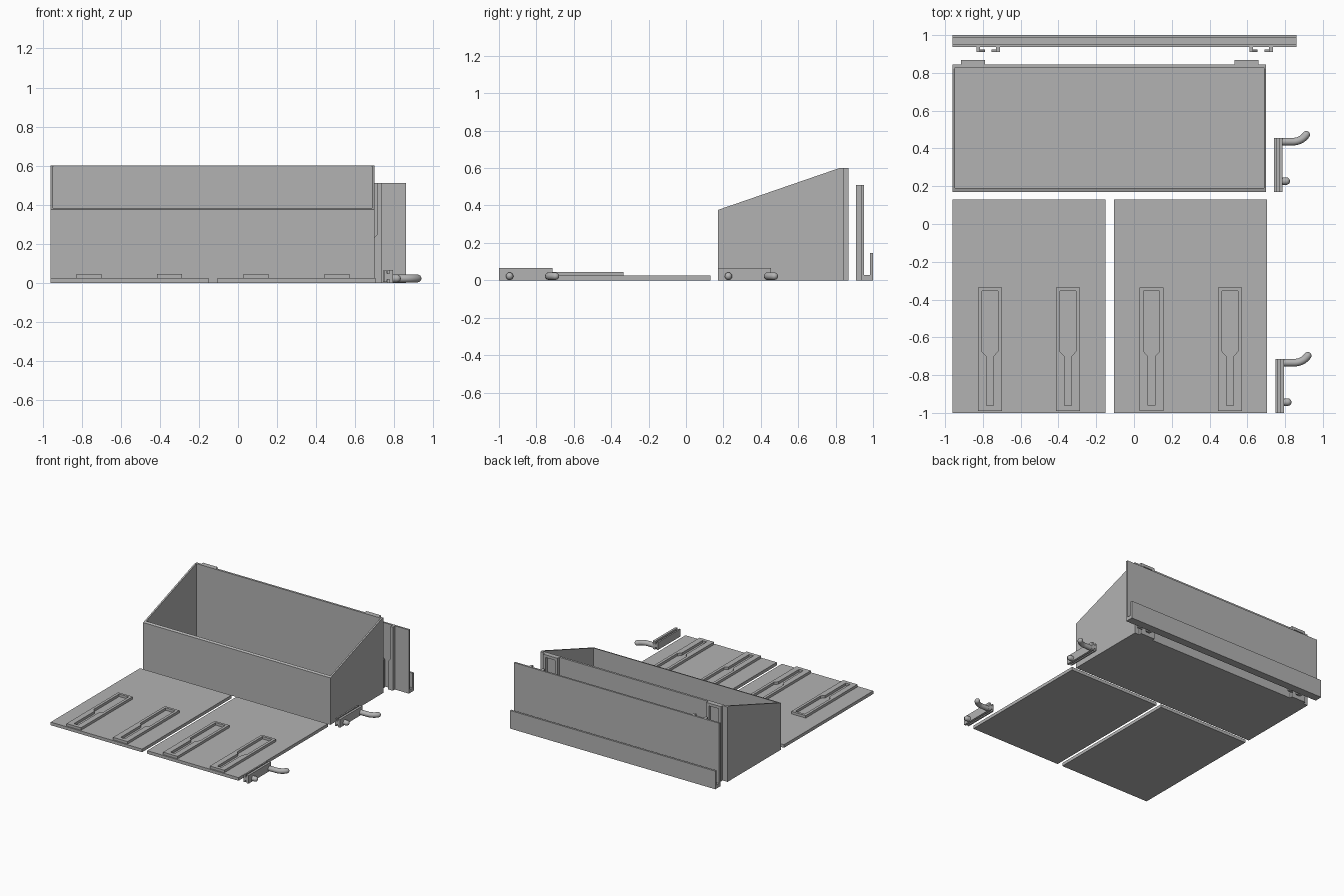
import bpy, bmesh, math
from mathutils import Matrix, Vector

if "Cube" in bpy.data.objects:
    bpy.data.objects.remove(bpy.data.objects["Cube"])

grey = bpy.data.materials.new("mid_grey")
grey.diffuse_color = (0.45, 0.45, 0.45, 1)
grey.use_nodes = True
grey.node_tree.nodes["Principled BSDF"].inputs["Base Color"].default_value = grey.diffuse_color


def extrude(name, loops, axis, lo, hi):
    """Extrude 2D loops (later loops are holes) along an axis.
    Loop coordinates are (y, z) for X, (x, z) for Y and (x, y) for Z."""
    cu = bpy.data.curves.new(name, 'CURVE')
    cu.dimensions, cu.fill_mode, cu.extrude = '2D', 'BOTH', (hi - lo) / 2
    for loop in loops:
        sp = cu.splines.new('POLY')
        sp.points.add(len(loop) - 1)
        for p, (u, v) in zip(sp.points, loop):
            p.co = (u, v, 0, 1)
        sp.use_cyclic_u = True
    tmp = bpy.data.objects.new(name + "_curve", cu)
    bpy.context.collection.objects.link(tmp)
    deps = bpy.context.evaluated_depsgraph_get()
    me = bpy.data.meshes.new_from_object(tmp.evaluated_get(deps))
    bpy.data.objects.remove(tmp)
    mid = (lo + hi) / 2
    place = {'X': lambda c: (c.z + mid, c.x, c.y),
             'Y': lambda c: (c.x, c.z + mid, c.y),
             'Z': lambda c: (c.x, c.y, c.z + mid)}[axis]
    bm = bmesh.new()
    bm.from_mesh(me)
    for v in bm.verts:
        v.co = Vector(place(v.co.copy()))
    bmesh.ops.remove_doubles(bm, verts=bm.verts, dist=1e-5)
    bmesh.ops.recalc_face_normals(bm, faces=bm.faces)
    for f in bm.faces:
        f.smooth = False
    bm.to_mesh(me)
    bm.free()
    me.name = name
    me.materials.clear()
    me.materials.append(grey)
    ob = bpy.data.objects.new(name, me)
    bpy.context.collection.objects.link(ob)
    return ob


def rect(a, b, c, d):
    return [(a, c), (b, c), (b, d), (a, d)]


def keyhole(cx, bottom, neck, top):
    """Slot that is wide above the neck and narrow below it."""
    w, n = 0.042, 0.019
    half = [(n, bottom), (n, neck - 0.025), (w, neck), (w, top)]
    return [(cx + u, v) for u, v in half] + [(cx - u, v) for u, v in reversed(half)]


# Bin: U-shaped trough closed by two sloping side walls
X0, X1, T = -0.96, 0.70, 0.013
extrude("bin_trough", [[(0.17, 0), (0.845, 0), (0.845, 0.6), (0.828, 0.6), (0.828, 0.015),
                        (0.19, 0.015), (0.19, 0.383), (0.17, 0.376)]], 'X', X0 + T, X1 - T)
side = [(0.17, 0), (0.845, 0), (0.845, 0.6), (0.82, 0.6), (0.17, 0.376)]
extrude("bin_left_side", [side], 'X', X0, X0 + T)
extrude("bin_right_side", [side], 'X', X1 - T, X1)

# Keyhole strips on the back of the bin
for cx, tag in ((-0.853, "left"), (0.595, "right")):
    extrude("bin_strip_" + tag, [rect(cx - 0.064, cx + 0.064, 0, 0.6),
                                 keyhole(cx, 0.03, 0.29, 0.578)], 'Y', 0.845, 0.868)

# Two flat plates, each with two keyhole strips on top
for tag, a, b, centres in (("left", -0.96, -0.15, (-0.763, -0.35)),
                           ("right", -0.105, 0.705, (0.093, 0.508))):
    extrude("plate_" + tag, [rect(a, b, -1, 0.13)], 'Z', 0, 0.025)
    for i, cx in enumerate(centres):
        extrude(f"plate_strip_{tag}_{i + 1}", [rect(cx - 0.064, cx + 0.064, -0.99, -0.335),
                                               keyhole(cx, -0.96, -0.675, -0.355)],
                'Z', 0.025, 0.045)

# Ledge: tall back board with a base and a low lip
extrude("ledge", [[(0.936, 0), (1, 0), (1, 0.145), (0.984, 0.145), (0.984, 0.028),
                   (0.951, 0.028), (0.951, 0.51), (0.936, 0.51)]], 'X', -0.96, 0.86)

# Open slotted rails on the front of the ledge, built as mirrored jaws
jaw = [(0.062, 0), (0.062, 0.51), (0.042, 0.51), (0.042, 0.25), (0.018, 0.225), (0.018, 0)]
for cx, tag in ((-0.772, "left"), (0.673, "right")):
    for s in (-1, 1):
        extrude(f"rail_jaw_{tag}", [[(cx + s * u, v) for u, v in jaw]], 'Y', 0.91, 0.923)
        extrude(f"rail_spacer_{tag}",
                [[(cx + s * u, v) for u, v in rect(0.042, 0.062, 0, 0.51)]],
                'Y', 0.923, 0.936)


def finish_round(ob):
    ob.data.materials.clear()
    ob.data.materials.append(grey)
    bpy.ops.object.select_all(action='DESELECT')
    ob.select_set(True)
    bpy.context.view_layer.objects.active = ob
    bpy.ops.object.shade_smooth_by_angle(angle=math.radians(40))


def rod(name, path, r, seg=16):
    """Round rod along a flat path, ending in a dome."""
    pts = [Vector(p) for p in path]
    radii = [r] * len(pts)
    tip = (pts[-1] - pts[-2]).normalized()
    end = pts[-1].copy()
    for k in range(1, 5):
        a = math.radians(21 * k)
        pts.append(end + tip * r * math.sin(a))
        radii.append(r * math.cos(a))
    bm = bmesh.new()
    rings = []
    for i, p in enumerate(pts):
        d = (pts[min(i + 1, len(pts) - 1)] - pts[max(i - 1, 0)]).normalized()
        across = d.cross(Vector((0, 0, 1)))
        ring = []
        for k in range(seg):
            a = 2 * math.pi * k / seg
            off = across * math.cos(a) + Vector((0, 0, 1)) * math.sin(a)
            ring.append(bm.verts.new(p + off * radii[i]))
        rings.append(ring)
    for A, B in zip(rings, rings[1:]):
        for k in range(seg):
            j = (k + 1) % seg
            bm.faces.new((A[k], A[j], B[j], B[k]))
    bm.faces.new(rings[0])
    bm.faces.new(rings[-1])
    bmesh.ops.recalc_face_normals(bm, faces=bm.faces)
    me = bpy.data.meshes.new(name)
    bm.to_mesh(me)
    bm.free()
    ob = bpy.data.objects.new(name, me)
    bpy.context.collection.objects.link(ob)
    finish_round(ob)


# Hooks: T-shaped slider, short round peg and a curved arm
for tag, x, y in (("front", 0.75, -1.0), ("back", 0.742, 0.17)):
    tee = [(x, 0.003), (x + 0.012, 0.003), (x + 0.012, 0.018), (x + 0.025, 0.018),
           (x + 0.025, 0), (x + 0.044, 0), (x + 0.044, 0.066), (x + 0.025, 0.066),
           (x + 0.025, 0.047), (x + 0.012, 0.047), (x + 0.012, 0.063), (x, 0.063)]
    extrude("hook_slider_" + tag, [tee], 'Y', y, y + 0.285)
    z, r = 0.022, 0.02
    rod("hook_peg_" + tag, [(x + 0.035, y + 0.057, z), (x + 0.064, y + 0.057, z)], r)
    bx, by, R = x + 0.10, y + 0.266, 0.085
    arc = [(bx + R * math.sin(a), by + R * (1 - math.cos(a)), z)
           for a in (math.radians(55) * k / 8 for k in range(9))]
    rod("hook_arm_" + tag, [(x + 0.035, by, z)] + arc, r)
